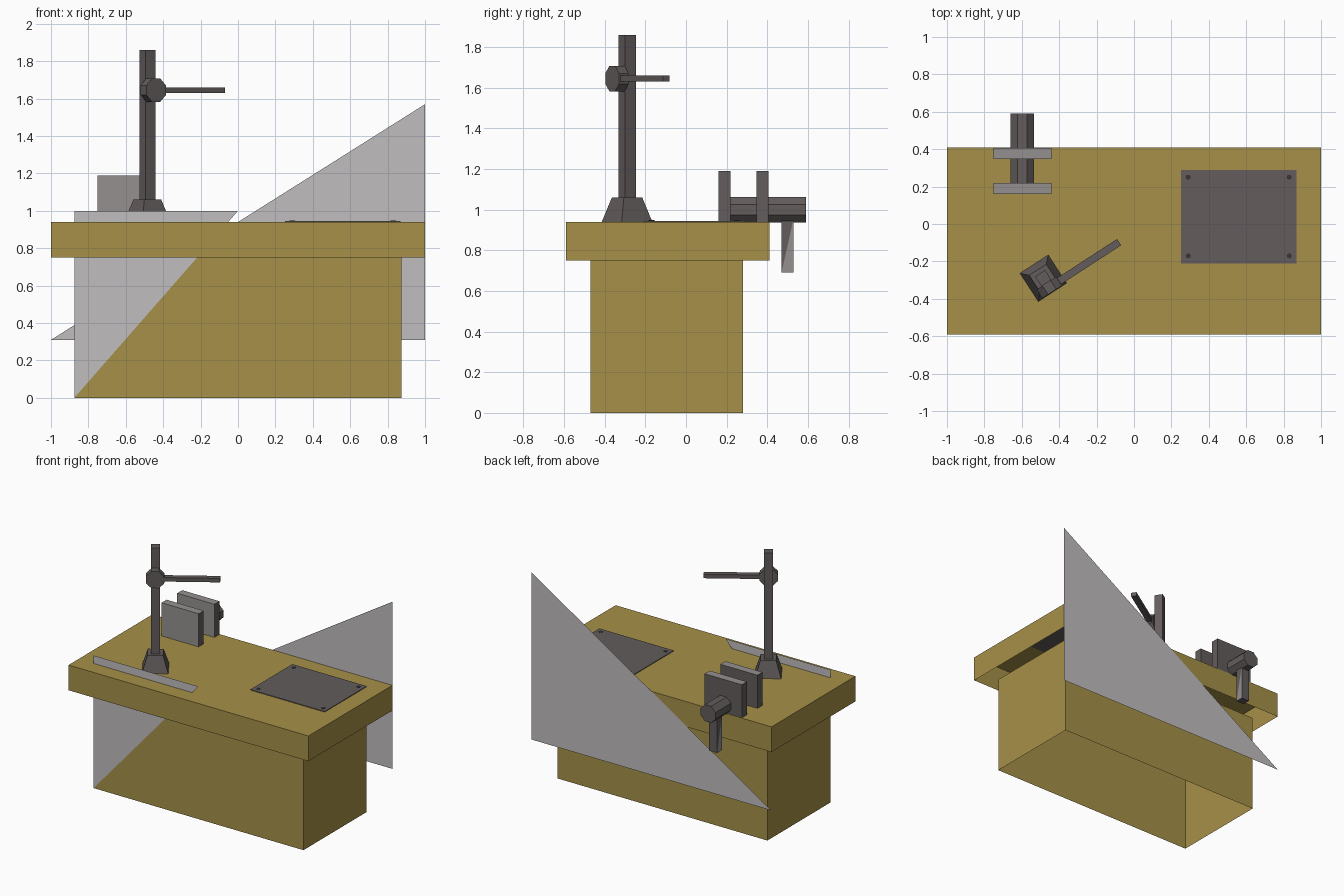
import bpy, bmesh, math
from mathutils import Matrix, Vector

cube = bpy.data.objects.get("Cube")
if cube:
    bpy.data.objects.remove(cube, do_unlink=True)


def material(name, color):
    m = bpy.data.materials.new(name)
    m.use_nodes = True
    rgba = (*color, 1)
    m.diffuse_color = rgba
    m.node_tree.nodes["Principled BSDF"].inputs["Base Color"].default_value = rgba
    return m


wood = material("ochre wood", (0.38, 0.28, 0.065))
iron = material("dark iron", (0.125, 0.107, 0.107))
steel = material("mid steel", (0.30, 0.28, 0.28))
sheet = material("pale sheet", (0.53, 0.51, 0.51))
black = material("bolt black", (0.04, 0.035, 0.04))


def finish(name, bm, mats, matrix=Matrix()):
    mesh = bpy.data.meshes.new(name)
    bm.transform(matrix)
    bm.to_mesh(mesh)
    bm.free()
    for m in mats:
        mesh.materials.append(m)
    obj = bpy.data.objects.new(name, mesh)
    bpy.context.collection.objects.link(obj)
    return obj


def box(name, low, high, mats, matrix=Matrix(), rule=None, drop=None, taper=1):
    """Box between two corners; rule picks a material slot, drop removes faces."""
    low, high = Vector(low), Vector(high)
    bm = bmesh.new()
    bmesh.ops.create_cube(bm, size=1)
    for v in bm.verts:
        if v.co.z > 0:
            v.co.x *= taper
            v.co.y *= taper
    size = high - low
    bm.transform(Matrix.Translation((low + high) / 2) @ Matrix.Diagonal((*size, 1)))
    bm.normal_update()
    if drop:
        gone = [f for f in bm.faces if drop(f.normal)]
        bmesh.ops.delete(bm, geom=gone, context='FACES')
    if rule:
        for f in bm.faces:
            f.material_index = rule(f)
    return finish(name, bm, mats, matrix)


def prism(name, sides, apothem, length, mat, center, matrix=Matrix()):
    """Regular prism along y with flat top and bottom."""
    bm = bmesh.new()
    r = apothem / math.cos(math.pi / sides)
    bmesh.ops.create_cone(bm, cap_ends=True, segments=sides, radius1=r, radius2=r, depth=length)
    turn = Matrix.Rotation(math.pi / 2, 4, 'X') @ Matrix.Rotation(math.pi / sides, 4, 'Z')
    return finish(name, bm, [mat], matrix @ Matrix.Translation(center) @ turn)


def panel(name, y, points, mat):
    """Single upright triangle facing along y."""
    bm = bmesh.new()
    bm.faces.new([bm.verts.new((x, y, z)) for x, z in points])
    return finish(name, bm, [mat])


# Bench: hollow cabinet and hollow overhanging top
box("cabinet", (-.875, -.47, 0), (.875, .28, .75), [wood], drop=lambda n: abs(n.z) > .5)
box("bench_top", (-1, -.59, .75), (1, .41, .94), [wood], drop=lambda n: n.z < -.5)

# Pale triangular sheets on the back and the front
panel("back_sheet", .411, [(1, .31), (-1, .31), (1, 1.57)], sheet)
panel("front_sheet", -.471, [(-.875, 0), (0, 1), (-.875, 1)], sheet)

# Dark work plate with corner bolts
box("work_plate", (.25, -.21, .94), (.87, .29, .945), [iron])
for i, x in enumerate((.29, .83)):
    for j, y in enumerate((-.17, .25)):
        bm = bmesh.new()
        bmesh.ops.create_cone(bm, cap_ends=True, segments=8, radius1=.014, radius2=.014, depth=.004)
        finish(f"plate_bolt_{i}{j}", bm, [black], Matrix.Translation((x, y, .946)))

# Vise: two jaws, octagonal screw bar, hanging handle
for name, y in (("front_jaw", .16), ("back_jaw", .347)):
    box(name, (-.75, y, .94), (-.44, y + .06, 1.19), [iron, steel],
        rule=lambda f: int(f.normal.z > .5 or f.normal.y < -.5))
prism("vise_bar", 8, .0625, .38, iron, (-.597, .40, 1.0))
handle = box("vise_handle", (-.63, .47, .69), (-.565, .53, .96), [iron, steel])
bm = bmesh.new()
bm.from_mesh(handle.data)
bmesh.ops.triangulate(bm, faces=bm.faces[:])
for f in bm.faces:
    f.material_index = int(abs(f.normal.x) > .5 and f.calc_center_median().z < .825)
bm.to_mesh(handle.data)
bm.free()

# Stand, turned on the bench: tapered foot, column, clamp and arm
stand = Matrix.Translation((-.485, -.29, 0)) @ Matrix.Rotation(math.radians(33), 4, 'Z')
box("stand_foot", (-.09, -.09, .94), (.09, .09, 1.06), [iron], stand, taper=.6)
box("stand_column", (-.031, -.031, 1.06), (.031, .031, 1.86), [iron], stand)
prism("arm_clamp", 8, .0625, .056, iron, (0, -.059, 1.645), stand)
box("stand_arm", (0, -.079, 1.63), (.445, -.039, 1.66), [iron], stand)
